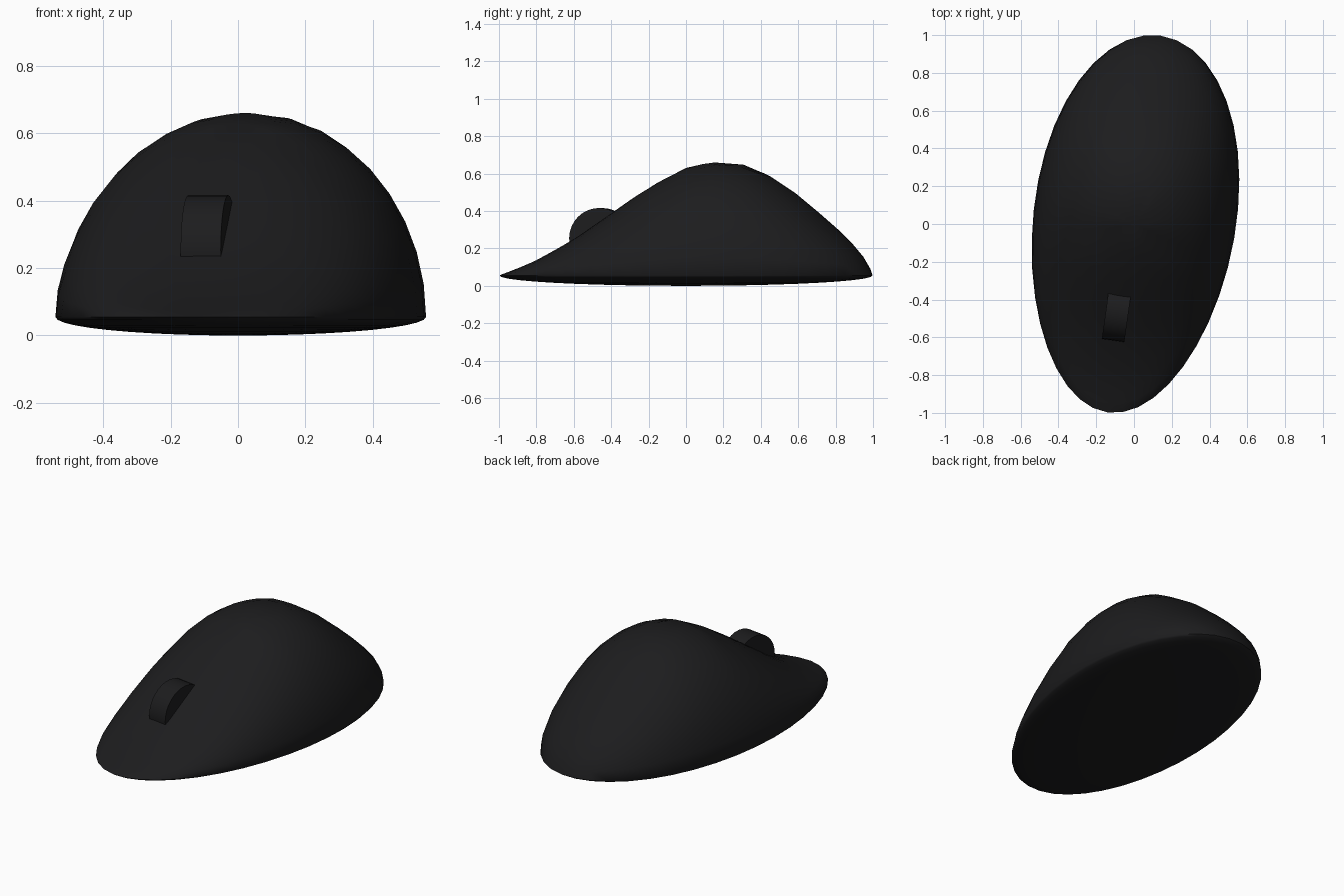
import bpy, math
from mathutils import Matrix

if "Cube" in bpy.data.objects:
    bpy.data.objects.remove(bpy.data.objects["Cube"])

TILT = Matrix.Rotation(-0.14, 4, 'Z')
RIM = 0.055

mat = bpy.data.materials.new("dark_plastic")
mat.diffuse_color = (0.012, 0.012, 0.013, 1)
mat.use_nodes = True
mat.node_tree.nodes["Principled BSDF"].inputs["Base Color"].default_value = mat.diffuse_color

# Ridge line of the shell, front to back: (position, height)
RIDGE = [(-1, RIM), (-0.9, 0.092), (-0.8, 0.135), (-0.6, 0.245), (-0.4, 0.385),
         (-0.2, 0.525), (0, 0.63), (0.1, 0.656), (0.2, 0.662), (0.3, 0.65), (0.4, 0.618),
         (0.6, 0.485), (0.8, 0.312), (0.9, 0.215), (0.96, 0.14), (1, RIM)]


def ridge(y):
    for (a, ha), (b, hb) in zip(RIDGE, RIDGE[1:]):
        if y <= b:
            return ha + (hb - ha) * (y - a) / (b - a)
    return RIM


def finish(obj, name, angle):
    obj.name = name
    obj.data.materials.append(mat)
    bpy.ops.object.shade_smooth_by_angle(angle=math.radians(angle))


# Body: a sphere with shallow underside and sculpted hump
bpy.ops.mesh.primitive_uv_sphere_add(segments=40, ring_count=20, radius=1)
body = bpy.context.object
for v in body.data.vertices:
    x, y, z = v.co
    if z > 1e-4:
        q = min(1, z / math.sqrt(max(1e-6, 1 - y * y)))
        z = RIM + (ridge(y) - RIM) * q
    else:
        z = RIM * (1 + z)
    v.co = (x * 0.536 * (1 + 0.06 * y), y * 1.007, z)
body.data.transform(TILT)
finish(body, "mouse_body", 60)

# Scroll wheel sunk into the front slope
bpy.ops.mesh.primitive_cylinder_add(vertices=32, radius=0.162, depth=0.12)
wheel = bpy.context.object
wheel.data.transform(Matrix.Translation((-0.088, -0.456, 0.254)) @ TILT
                     @ Matrix.Rotation(math.pi / 2, 4, 'Y'))
finish(wheel, "scroll_wheel", 40)
